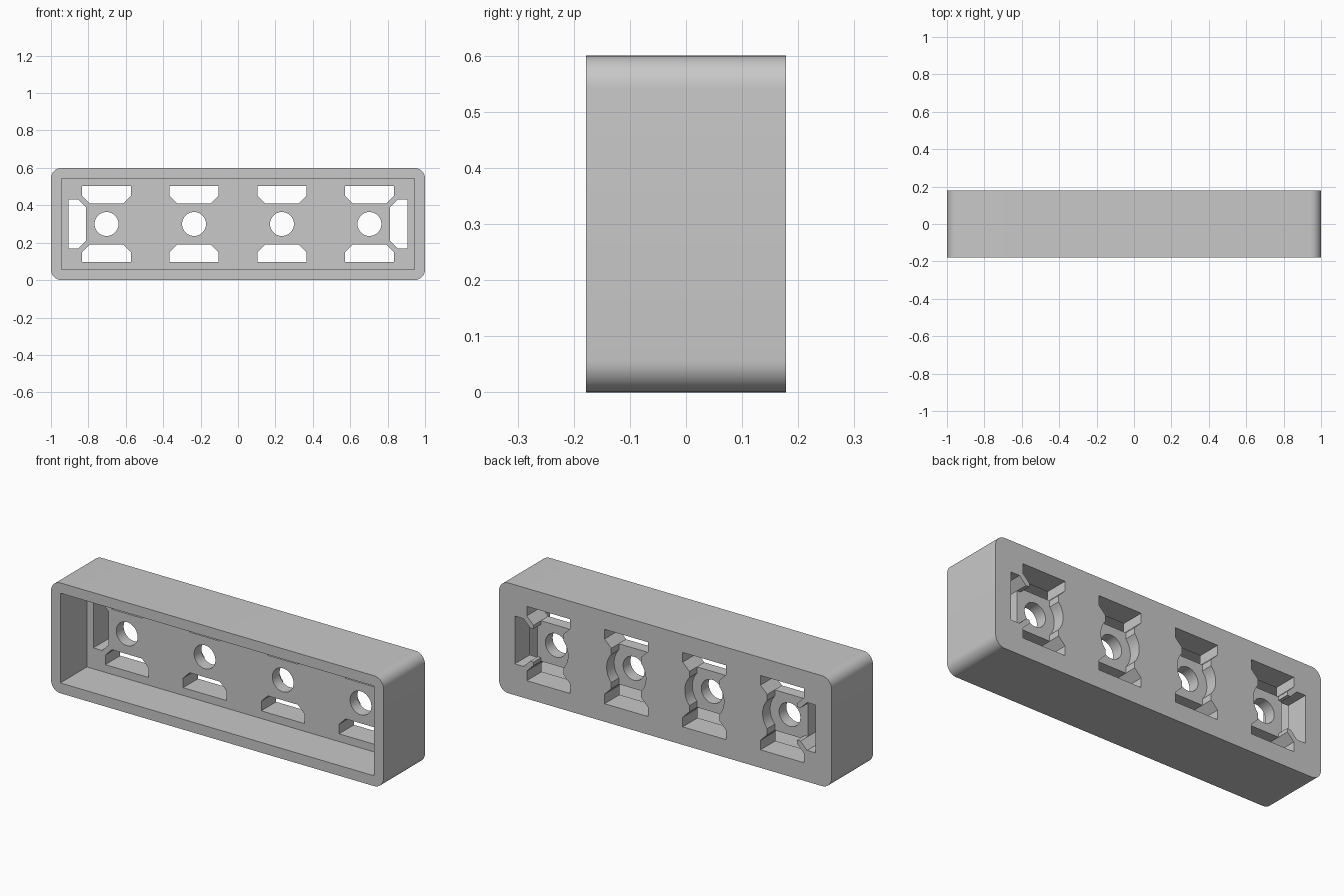
import bpy
import bmesh
import math

old = bpy.data.objects.get("Cube")
if old:
    bpy.data.objects.remove(old, do_unlink=True)

HALF_DEPTH, MID_Z = 0.178, 0.3
FLOOR_Y = 0.05        # inner face of the back plate
STEP_Y = 0.113        # bottom of the recesses in the back
CORNER = 0.057

grey = bpy.data.materials.new("plain grey")
grey.use_nodes = True
COLOUR = (0.58, 0.58, 0.58, 1)
grey.diffuse_color = COLOUR
grey.node_tree.nodes["Principled BSDF"].inputs["Base Color"].default_value = COLOUR


def prism(name, outline, y0, y1):
    """Extrude an outline in x and z from y0 to y1."""
    bm = bmesh.new()
    face = bm.faces.new([bm.verts.new((x, y0, z)) for x, z in outline])
    new = bmesh.ops.extrude_face_region(bm, geom=[face])["geom"]
    verts = [v for v in new if isinstance(v, bmesh.types.BMVert)]
    bmesh.ops.translate(bm, verts=verts, vec=(0, y1 - y0, 0))
    bmesh.ops.recalc_face_normals(bm, faces=bm.faces)
    mesh = bpy.data.meshes.new(name)
    bm.to_mesh(mesh)
    bm.free()
    mesh.materials.append(grey)
    obj = bpy.data.objects.new(name, mesh)
    bpy.context.collection.objects.link(obj)
    return obj


def rectangle(w, h, cx=0, cz=MID_Z):
    return [(cx - w, cz - h), (cx + w, cz - h), (cx + w, cz + h), (cx - w, cz + h)]


def circle(radius, cx, count=48):
    turns = [2 * math.pi * (i + 0.5) / count for i in range(count)]
    return [(cx + radius * math.cos(a), MID_Z + radius * math.sin(a)) for a in turns]


def rounded_rectangle(w, h, r, steps=10):
    points = []
    for k, (sx, sz) in enumerate([(1, 1), (-1, 1), (-1, -1), (1, -1)]):
        for i in range(steps + 1):
            a = math.pi / 2 * (k + i / steps)
            points.append((sx * (w - r) + r * math.cos(a),
                           MID_Z + sz * (h - r) + r * math.sin(a)))
    return points


def slot(cx, turn):
    """Chamfered slot beside a hole, turned by quarter turns."""
    half = [(0.09, 0.11), (0.13, 0.15), (0.13, 0.202)]
    shape = half + [(-x, z) for x, z in reversed(half)]
    c, s = round(math.cos(turn * math.pi / 2)), round(math.sin(turn * math.pi / 2))
    return [(cx + x * c - z * s, MID_Z + x * s + z * c) for x, z in shape]


def cut(target, outline, y0, y1):
    cutter = prism("cutter", outline, y0, y1)
    cutter.hide_render = True
    mod = target.modifiers.new("cut", 'BOOLEAN')
    mod.operation, mod.solver, mod.object = 'DIFFERENCE', 'EXACT', cutter
    bpy.context.view_layer.objects.active = target
    bpy.ops.object.modifier_apply(modifier=mod.name)
    bpy.data.objects.remove(cutter, do_unlink=True)


# Block with rounded corners and an open front
body = prism("mounting_block", rounded_rectangle(1, 0.3, CORNER), -HALF_DEPTH, HALF_DEPTH)
cut(body, rectangle(0.944, 0.244), -0.3, FLOOR_Y)

# Four mounting points: stepped recess in the back, slots and a round hole
for cx in (-0.703, -0.235, 0.235, 0.703):
    cut(body, rectangle(0.09, 0.125, cx), STEP_Y, 0.3)
    turns = [0, 2]
    if abs(cx) > 0.5:
        side = math.copysign(1, cx)
        cut(body, rectangle(0.0625, 0.09, cx + side * 0.0625), STEP_Y, 0.3)
        turns.append(-side)
    cut(body, circle(0.118, cx), STEP_Y, 0.3)
    cut(body, circle(0.064, cx), 0, 0.3)
    for turn in turns:
        cut(body, slot(cx, turn), 0, 0.3)

# Smooth the curved faces and keep the edges sharp
bpy.ops.object.select_all(action='DESELECT')
body.select_set(True)
bpy.context.view_layer.objects.active = body
bpy.ops.object.shade_smooth_by_angle(angle=math.radians(30))
